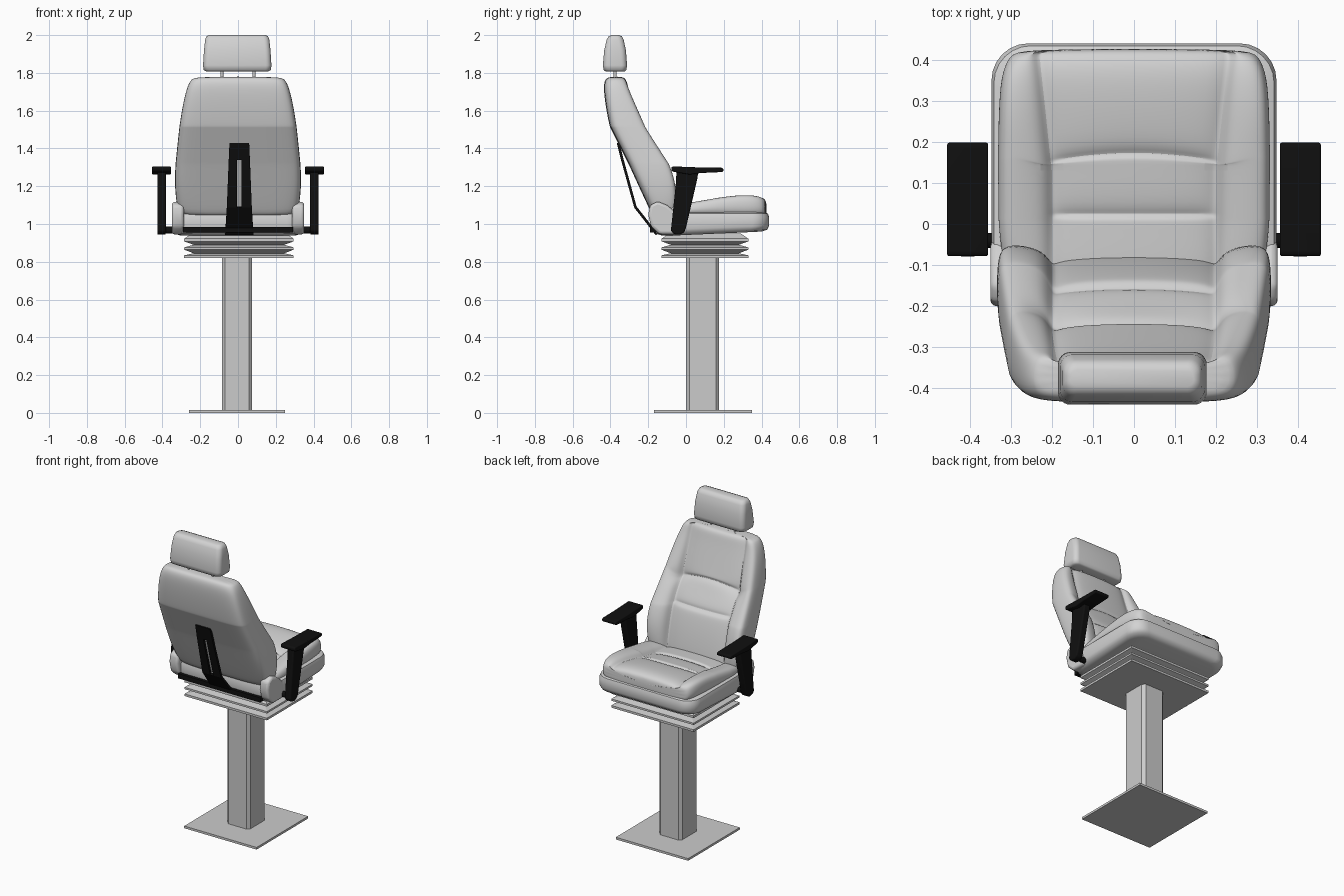
import bpy, bmesh, math
from mathutils import Vector

cube = bpy.data.objects.get("Cube")
if cube:
    bpy.data.objects.remove(cube, do_unlink=True)


def material(name, value):
    m = bpy.data.materials.new(name)
    m.use_nodes = True
    color = (value, value, value, 1)
    m.diffuse_color = color
    bsdf = m.node_tree.nodes["Principled BSDF"]
    bsdf.inputs["Base Color"].default_value = color
    bsdf.inputs["Roughness"].default_value = 0.6
    return m


grey = material("light grey upholstery", 0.65)
metal = material("light grey metal", 0.6)
black = material("black plastic", 0.005)


def finish(name, bm, mat, subsurf=0, bevel=0, smooth=None):
    bmesh.ops.recalc_face_normals(bm, faces=bm.faces[:])
    mesh = bpy.data.meshes.new(name)
    bm.to_mesh(mesh)
    bm.free()
    mesh.materials.append(mat)
    ob = bpy.data.objects.new(name, mesh)
    bpy.context.collection.objects.link(ob)
    if bevel:
        mod = ob.modifiers.new("bevel", "BEVEL")
        mod.width, mod.segments, mod.limit_method = bevel, 3, "ANGLE"
    if subsurf:
        mod = ob.modifiers.new("subdivision", "SUBSURF")
        mod.levels = mod.render_levels = subsurf
    if smooth or subsurf or bevel:
        bpy.ops.object.select_all(action="DESELECT")
        ob.select_set(True)
        bpy.context.view_layer.objects.active = ob
        bpy.ops.object.shade_smooth_by_angle(angle=math.radians(smooth or 50))
    return ob


def loft(name, rings, mat, **kw):
    """Skin a list of equal closed rings and cap both ends."""
    bm = bmesh.new()
    rows = [[bm.verts.new(p) for p in ring] for ring in rings]
    n = len(rows[0])
    for a, b in zip(rows, rows[1:]):
        for i in range(n):
            bm.faces.new((a[i], a[(i + 1) % n], b[(i + 1) % n], b[i]))
    bm.faces.new(rows[0])
    bm.faces.new(rows[-1])
    return finish(name, bm, mat, **kw)


def box(name, x, y, z, mat, **kw):
    corners = [(x[0], y[0]), (x[1], y[0]), (x[1], y[1]), (x[0], y[1])]
    return loft(name, [[(*c, h) for c in corners] for h in z], mat, **kw)


def prism(name, profile, x0, x1, mat, **kw):
    return loft(name, [[(x, y, z) for y, z in profile] for x in (x0, x1)], mat, **kw)


def rod(name, a, b, radius, mat):
    a, b = Vector(a), Vector(b)
    turn = (b - a).to_track_quat("Z", "Y")
    circle = [Vector((math.cos(t), math.sin(t), 0)) * radius
              for t in (i * math.tau / 16 for i in range(16))]
    return loft(name, [[p + turn @ c for c in circle] for p in (a, b)], mat, smooth=40)


def section(w, panel, low, bolster, centre, dip=0):
    """Cushion section: flat underside, raised bolsters, sunk centre panel."""
    edge = min(0.04, (bolster - low) * 0.4)
    c = centre - dip
    half = [(0, low), (w * .6, low), (w * .93, low + .006), (w, low + edge),
            (w, bolster - edge), (w * .97, bolster - .008), (w * .88, bolster),
            (panel + .018, centre + .7 * (bolster - centre)),
            (panel, centre - .016), (panel - .018, c), (panel * .5, c + .008), (0, c + .01)]
    return half + [(-u, v) for u, v in half[-2:0:-1]]


def blend(keys, t):
    """Linear interpolation in a table whose first column is t."""
    for a, b in zip(keys, keys[1:]):
        if a[0] <= t <= b[0]:
            f = (t - a[0]) / (b[0] - a[0])
            return [p + (q - p) * f for p, q in zip(a, b)][1:]


def stations(keys, seams):
    """Key stations plus three close ones at each seam, as (t, dip) pairs."""
    out = [(k[0], 0) for k in keys if all(abs(k[0] - s) > .02 for s in seams)]
    for s in seams:
        out += [(s - .012, 0), (s, .016), (s + .012, 0)]
    return sorted(out)


# Backrest: height, half width, panel half width, back, bolster front, centre front
back_keys = [(1.04, .295, .2, -.17, -.07, -.09), (1.06, .32, .2, -.185, -.05, -.085),
             (1.2, .337, .2, -.25, -.045, -.11), (1.31, .332, .2, -.30, -.082, -.14),
             (1.43, .32, .2, -.36, -.16, -.21), (1.52, .31, .2, -.405, -.215, -.255),
             (1.62, .295, .195, -.425, -.26, -.285), (1.72, .272, .19, -.437, -.305, -.315),
             (1.765, .25, .185, -.43, -.318, -.325), (1.78, .225, .18, -.41, -.34, -.345)]
rings = []
for z, dip in stations(back_keys, (1.34, 1.5)):
    w, panel, low, bolster, centre = blend(back_keys, z)
    arc = .03 if abs(z - 1.5) < .02 else 0
    rings.append([(u, v, z - (arc * (u / panel) ** 2 if v > low + .05 and abs(u) < panel + .02 else 0))
                  for u, v in section(w, panel, low, bolster, centre, dip)])
loft("backrest", rings, grey, subsurf=2, smooth=80)

# Seat cushion: depth, half width, panel half width, underside, bolster top, centre top
seat_keys = [(-.16, .29, .2, 1.03, 1.08, 1.07), (-.1, .32, .2, 1.03, 1.095, 1.08),
             (0, .33, .2, 1.03, 1.112, 1.085), (.15, .332, .2, 1.03, 1.138, 1.105),
             (.27, .33, .215, 1.03, 1.155, 1.13), (.36, .325, .225, 1.03, 1.155, 1.14),
             (.41, .305, .23, 1.03, 1.14, 1.13), (.427, .275, .23, 1.035, 1.115, 1.11)]
rings = []
for y, dip in stations(seat_keys, (.025, .175)):
    arc = .02 if abs(y - .175) < .02 else 0
    ring = section(*blend(seat_keys, y), dip)
    rings.append([(u, y - (arc * (u / .2) ** 2 if v > 1.07 and abs(u) < .24 else 0), v)
                  for u, v in ring])
loft("seat_cushion", rings, grey, subsurf=2, smooth=80)


def rounded_outline(w, y0, y1, r):
    pts = []
    for sx, cy, start in ((1, y1 - r, 0), (-1, y1 - r, 90), (-1, y0 + r, 180), (1, y0 + r, 270)):
        for k in range(7):
            t = math.radians(start + k * 15)
            pts.append((sx * (w - r) + r * math.cos(t), cy + r * math.sin(t)))
    return pts


# Seat pan: rounded plan, underside rising slightly to the front
layers = [(.04, .94), (.01, .948), (0, .97), (0, 1.035), (.006, 1.055), (.03, 1.065)]
loft("seat_pan", [[(x, y, z + (max(y, 0) * .05 if z < 1 else 0))
                   for x, y in rounded_outline(.347 - i, -.17 + i, .44 - i, .09)]
                  for i, z in layers], grey, smooth=50)

# Headrest: height, half width, back, front
head = [(1.808, .165, -.425, -.325), (1.815, .178, -.436, -.316), (1.84, .181, -.44, -.312),
        (1.92, .176, -.433, -.318), (1.975, .17, -.42, -.33), (1.994, .163, -.41, -.34),
        (2.0, .15, -.395, -.355)]
rings = []
for z, w, y0, y1 in head:
    r = min(.03, (y1 - y0) * .4)
    rings.append([(x - .004, y, z) for x, y in rounded_outline(w, y0, y1, r)])
loft("headrest", rings, grey, smooth=60)
for x, side in ((-.085, "right"), (.085, "left")):
    rod(side + "_headrest_post", (x, -.375, 1.74), (x, -.375, 1.84), .008, metal)

# Hinge covers, armrests and their pivots, on both sides
cover = [(-.04, .945), (-.14, .945), (-.185, .985), (-.2, 1.05), (-.19, 1.1),
         (-.15, 1.12), (-.1, 1.1), (-.04, 1.05)]
arm = [(-.08, .965), (-.065, .947), (-.035, .942), (-.01, .955), (0, .98),
       (.06, 1.24), (.065, 1.28), (-.05, 1.28), (-.055, 1.2)]
pad = [(-.078, 1.285), (-.07, 1.277), (.02, 1.262), (.08, 1.27), (.19, 1.275), (.198, 1.28),
       (.198, 1.293), (.19, 1.298), (.06, 1.3), (-.07, 1.305), (-.078, 1.3)]
for s, side in ((-1, "right"), (1, "left")):
    prism(side + "_hinge_cover", cover, s * .287, s * .35, grey, bevel=.015)
    prism(side + "_armrest_post", arm, s * .382, s * .427, black, bevel=.008)
    prism(side + "_armrest_pad", pad, s * .355, s * .455, black, bevel=.005)
    rod(side + "_armrest_pivot", (s * .3, -.04, .968), (s * .4, -.04, .968), .018, black)

# Rear cross bar and slotted spine bracket
box("rear_cross_bar", (-.29, .29), (-.19, -.16), (.955, .985), black)
bm = bmesh.new()
rows = []
for z, y, w in ((1.43, -.36, .052), (1.34, -.337, .056), (1.09, -.268, .066), (.945, -.155, .075)):
    rows.append([bm.verts.new((.007 + x, y, z)) for x in (-w, -.011, .011, w)])
for r in range(3):
    for c in range(3):
        if (r, c) != (1, 1):
            bm.faces.new((rows[r][c], rows[r][c + 1], rows[r + 1][c + 1], rows[r + 1][c]))
bracket = finish("spine_bracket", bm, black)
mod = bracket.modifiers.new("thickness", "SOLIDIFY")
mod.thickness, mod.offset = .014, 0

# Suspension bellows: folded skirt under the seat
rings = []
for inset, z in ((0, .82), (0, .834), (.05, .845), (0, .864), (0, .876),
                 (.05, .89), (0, .908), (0, .922), (.04, .95)):
    w, d = .29 - inset, .23 - inset
    rings.append([(.005 + sx * w, .1 + sy * d, z)
                  for sx, sy in ((-1, -1), (1, -1), (1, 1), (-1, 1))])
loft("suspension_bellows", rings, metal)

# Pedestal: chamfered column on a square floor plate
w, d, c = .08, .087, .017
corner = [(w, d - c), (w - c, d), (c - w, d), (-w, d - c),
          (-w, c - d), (c - w, -d), (w - c, -d), (w, c - d)]
loft("pedestal_column", [[(x - .005, y + .088, z) for x, y in corner] for z in (.01, .83)], metal)
box("floor_plate", (-.26, .25), (-.17, .35), (0, .014), metal)
